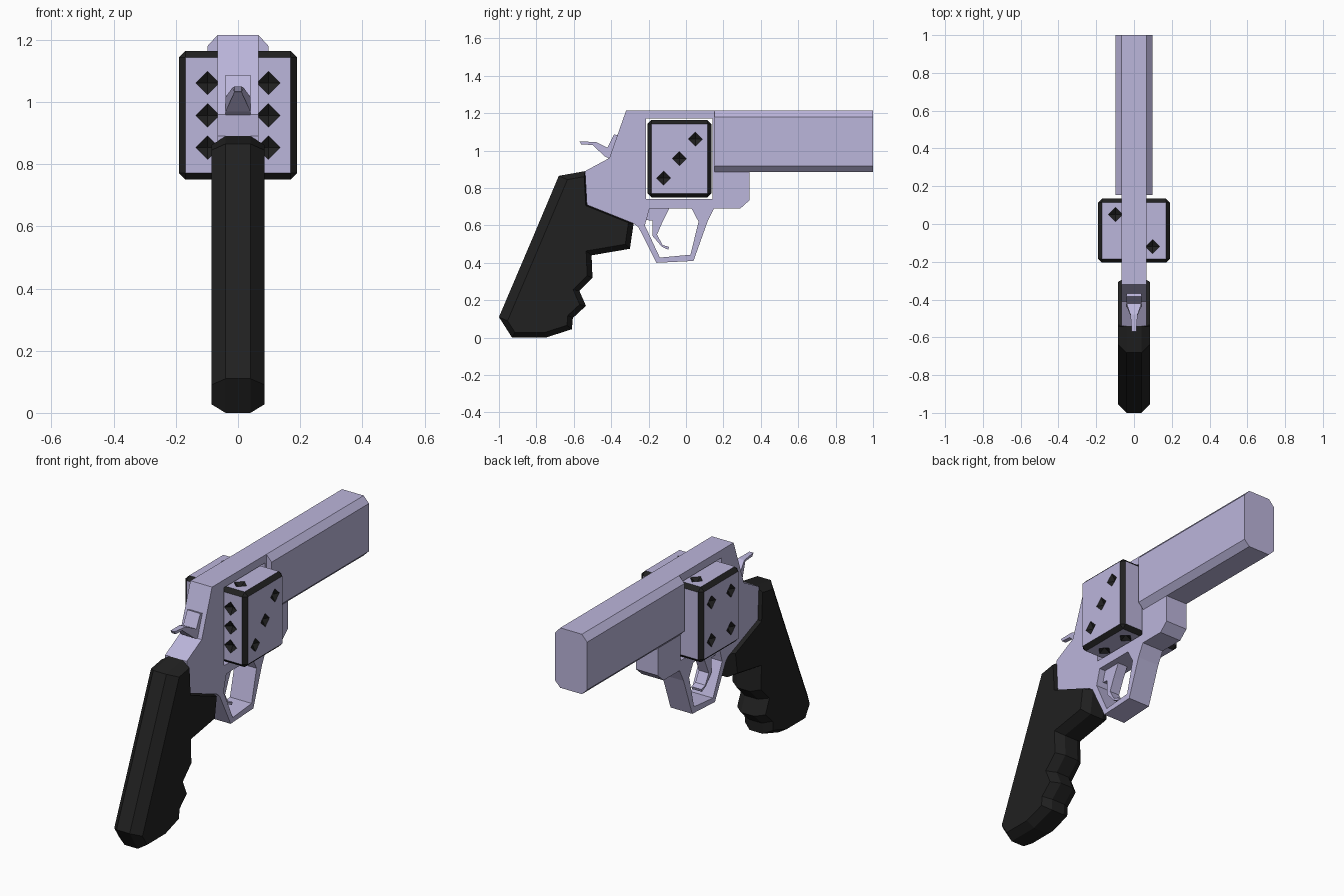
import bpy, bmesh, math
from mathutils import Vector, Matrix

if "Cube" in bpy.data.objects:
    bpy.data.objects.remove(bpy.data.objects["Cube"])


def material(name, rgb):
    m = bpy.data.materials.new(name)
    m.diffuse_color = (*rgb, 1)
    m.use_nodes = True
    m.node_tree.nodes["Principled BSDF"].inputs["Base Color"].default_value = m.diffuse_color
    return m


LILAC = material("lilac metal", (0.50, 0.465, 0.71))
BLACK = material("matte black", (0.015, 0.015, 0.015))


def add(name, bm, *mats):
    bmesh.ops.recalc_face_normals(bm, faces=bm.faces[:])
    me = bpy.data.meshes.new(name)
    bm.to_mesh(me)
    bm.free()
    for m in mats:
        me.materials.append(m)
    ob = bpy.data.objects.new(name, me)
    bpy.context.collection.objects.link(ob)
    return ob


def loft(name, rings, mat):
    """Join equal-sized rings of points and cap both ends."""
    bm = bmesh.new()
    vs = [[bm.verts.new(p) for p in r] for r in rings]
    n = len(vs[0])
    for a, b in zip(vs, vs[1:]):
        for i in range(n):
            j = (i + 1) % n
            bm.faces.new((a[i], a[j], b[j], b[i]))
    bm.faces.new(vs[0])
    bm.faces.new(vs[-1])
    return add(name, bm, mat)


def prism(name, profile, half, mat):
    """Extrude a side (y, z) profile to +-half(y)."""
    return loft(name, [[(s * half(y), y, z) for y, z in profile] for s in (-1, 1)], mat)


def inset(profile, dists):
    """Move each edge of a clockwise profile inwards by its own distance."""
    n = len(profile)
    lines = []
    for i in range(n):
        p, q = Vector(profile[i]), Vector(profile[(i + 1) % n])
        d = (q - p).normalized()
        nrm = Vector((d.y, -d.x))
        lines.append((nrm, nrm.dot(p) + dists[i]))
    out = []
    for i in range(n):
        (a, c), (b, e) = lines[i - 1], lines[i]
        det = a.x * b.y - a.y * b.x
        out.append(((c * b.y - a.y * e) / det, (a.x * e - c * b.x) / det))
    return out


# Frame: flat plate with a die window and the trigger guard opening
outline = [(-0.32, 1.215), (0.155, 1.215), (0.155, 0.89), (0.34, 0.89), (0.34, 0.735),
           (0.29, 0.69), (0.15, 0.69), (0.115, 0.62), (0.04, 0.41), (-0.158, 0.40),
           (-0.254, 0.59), (-0.28, 0.61), (-0.53, 0.71), (-0.54, 0.89), (-0.41, 0.96)]
window = [(-0.215, 0.742), (0.142, 0.742), (0.142, 1.172), (-0.215, 1.172)]
guard = [(-0.195, 0.69), (0.03, 0.69), (0.067, 0.62), (0.024, 0.443), (-0.14, 0.428), (-0.22, 0.60)]
cu = bpy.data.curves.new("frame_outline", 'CURVE')
cu.dimensions, cu.fill_mode, cu.extrude = '2D', 'BOTH', 0.066
for pts in (outline, window, guard):
    sp = cu.splines.new('POLY')
    sp.points.add(len(pts) - 1)
    for p, (y, z) in zip(sp.points, pts):
        p.co = (y, z, 0, 1)
    sp.use_cyclic_u = True
tmp = bpy.data.objects.new("frame_outline", cu)
bpy.context.collection.objects.link(tmp)
bpy.context.view_layer.update()
bm = bmesh.new()
me = bpy.data.meshes.new_from_object(tmp.evaluated_get(bpy.context.evaluated_depsgraph_get()))
bm.from_mesh(me)
bpy.data.objects.remove(tmp)
bmesh.ops.remove_doubles(bm, verts=bm.verts[:], dist=1e-4)
bm.transform(Matrix(((0, 0, 1, 0), (1, 0, 0, 0), (0, 1, 0, 0), (0, 0, 0, 1))))
for f in bm.faces:
    f.material_index = 0
    f.smooth = False
frame = add("frame", bm)
frame.data.materials.clear()
frame.data.materials.append(LILAC)

# Barrel: box with chamfered long edges
half_section = [(0.066, 1.215), (0.098, 1.18), (0.098, 0.917), (0.066, 0.885)]
section = half_section + [(-x, z) for x, z in reversed(half_section)]
loft("barrel", [[(x, y, z) for x, z in section] for y in (0.153, 1.0)], LILAC)

# Grip: finger-notched profile with sloped borders on both sides
grip = [(-0.68, 0.865), (-0.54, 0.89), (-0.53, 0.71), (-0.28, 0.61), (-0.30, 0.475),
        (-0.505, 0.44), (-0.50, 0.32), (-0.57, 0.25), (-0.535, 0.17), (-0.605, 0.105),
        (-0.61, 0.045), (-0.75, 0.0), (-0.93, 0.0), (-1.0, 0.11), (-0.815, 0.545)]
dist = [0.028, 0.006, 0.006] + [0.028] * 10 + [0.05, 0.05]
inner = inset(grip, dist)
loft("grip", [[(x, y, z) for y, z in prof] for x, prof in
              ((-0.086, inner), (-0.04, grip), (0.04, grip), (0.086, inner))], BLACK)

# Trigger
prism("trigger", [(-0.085, 0.70), (-0.125, 0.62), (-0.155, 0.55), (-0.125, 0.495), (-0.09, 0.485),
                  (-0.095, 0.47), (-0.13, 0.487), (-0.18, 0.545), (-0.18, 0.625), (-0.22, 0.63),
                  (-0.21, 0.70)], lambda y: 0.03, LILAC)

# Hammer: block narrowing to a thin spur
prism("hammer", [(-0.57, 1.05), (-0.56, 1.033), (-0.50, 1.03), (-0.435, 0.97), (-0.405, 0.955),
                 (-0.36, 1.08), (-0.385, 1.087), (-0.42, 1.015), (-0.48, 1.045)],
      lambda y: 0.04 if y > -0.44 else (0.019 if y > -0.49 else 0.012), LILAC)

# Die in place of the cylinder: lilac faces, black chamfered edges
centre, size = Vector((0, -0.035, 0.957)), Vector((0.19, 0.17, 0.207))
bm = bmesh.new()
bmesh.ops.create_cube(bm, size=2)
bm.transform(Matrix.Translation(centre) @ Matrix.Diagonal((*size, 1)))
bmesh.ops.bevel(bm, geom=bm.edges[:], offset=0.021, segments=1, affect='EDGES')
bm.normal_update()
for f in bm.faces:
    f.material_index = 0 if max(abs(c) for c in f.normal) > 0.99 else 1
die = add("die", bm, LILAC, BLACK)

# Pips: shallow diamond pits cut into each face (axis, side, spots)
corners = [(a, b) for a in (-1, 1) for b in (-1, 1)]
spots = [(0, 1, [(-1, -1), (0, 0), (1, 1)]), (0, -1, corners),
         (1, -1, [(a, b) for a in (-1, 1) for b in (-1, 0, 1)]), (1, 1, [(0, 0)]),
         (2, 1, [(-1, 1), (1, -1)]), (2, -1, corners + [(0, 0)])]
step = Vector((0.098, 0.085, 0.104))
bm = bmesh.new()
for axis, side, places in spots:
    u, v = [i for i in range(3) if i != axis]
    for a, b in places:
        c = centre.copy()
        c[axis] += side * size[axis]
        c[u] += a * step[u]
        c[v] += b * step[v]

        def point(k, d):
            p = c.copy()
            p[k] += d
            return bm.verts.new(p)
        ring = [point(u, 0.038), point(v, 0.038), point(u, -0.038), point(v, -0.038)]
        for tip in (point(axis, 0.02), point(axis, -0.02)):
            for i in range(4):
                bm.faces.new((ring[i], ring[(i + 1) % 4], tip)).material_index = 1
cutter = add("pip_cutter", bm, LILAC, BLACK)
cutter.hide_render = True
mod = die.modifiers.new("pips", 'BOOLEAN')
mod.operation, mod.solver, mod.object = 'DIFFERENCE', 'EXACT', cutter
bpy.context.view_layer.objects.active = die
bpy.ops.object.modifier_apply(modifier=mod.name)
bpy.data.objects.remove(cutter)
